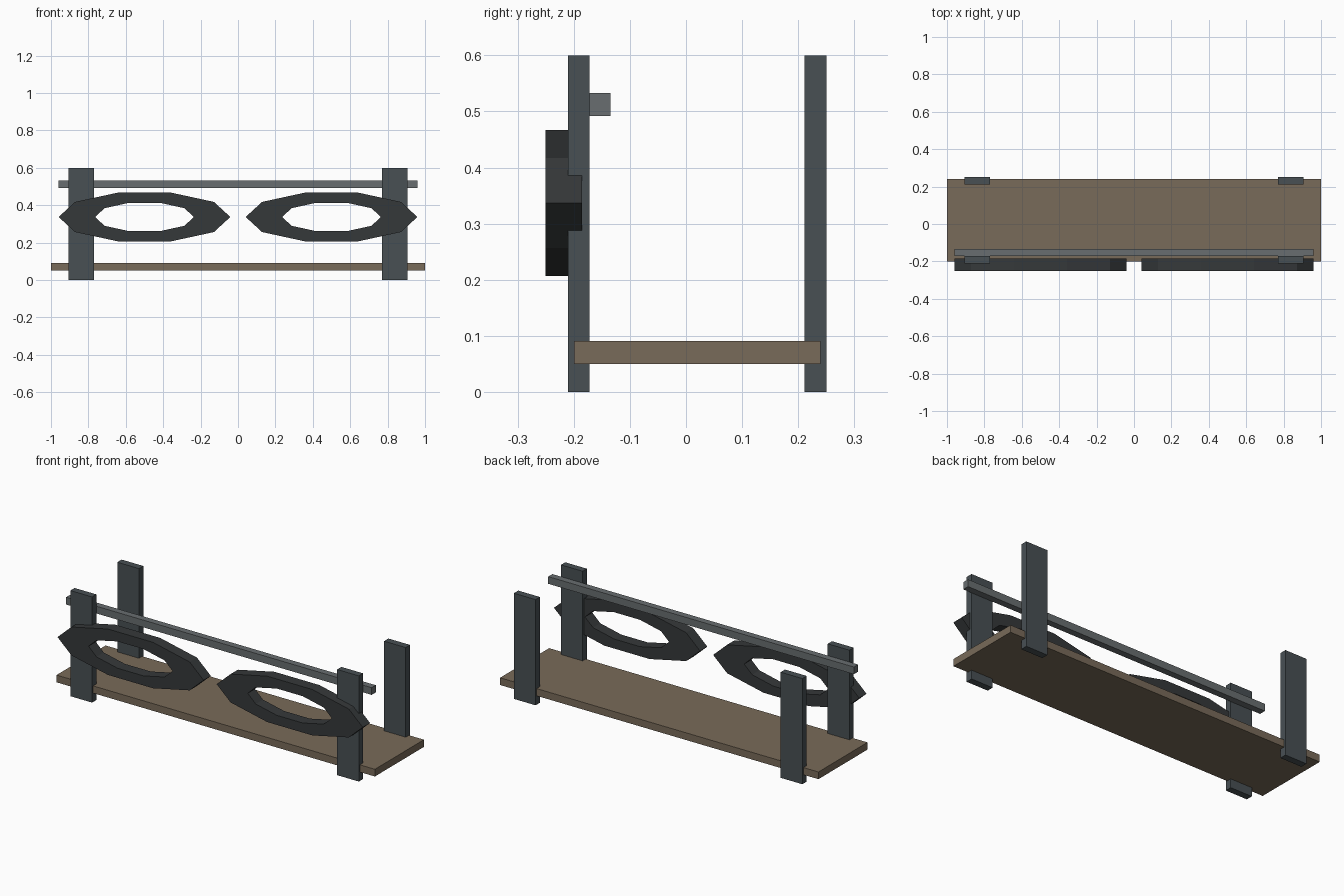
import bpy, bmesh
from math import cos, sin, tau

if "Cube" in bpy.data.objects:
    bpy.data.objects.remove(bpy.data.objects["Cube"])


def material(name, rgb):
    m = bpy.data.materials.new(name)
    m.diffuse_color = (*rgb, 1)
    m.use_nodes = True
    m.node_tree.nodes["Principled BSDF"].inputs["Base Color"].default_value = m.diffuse_color
    return m


wood = material("weathered_wood", (0.19, 0.145, 0.1))
steel = material("dark_steel", (0.065, 0.08, 0.088))
rubber = material("black_iron", (0.036, 0.04, 0.042))
grey = material("worn_steel", (0.14, 0.155, 0.16))


def finish(name, bm, mat):
    bmesh.ops.recalc_face_normals(bm, faces=bm.faces)
    me = bpy.data.meshes.new(name)
    bm.to_mesh(me)
    bm.free()
    me.materials.append(mat)
    ob = bpy.data.objects.new(name, me)
    bpy.context.collection.objects.link(ob)
    return ob


def box(name, x, y, z, mat):
    # x, y, z are (min, max) ranges
    bm = bmesh.new()
    bmesh.ops.create_cube(bm, size=1)
    for v in bm.verts:
        v.co = [r[0] + (c + 0.5) * (r[1] - r[0]) for c, r in zip(v.co, (x, y, z))]
    return finish(name, bm, mat)


def ring(name, cx, cz, outer, inner, y, mat, sides=10):
    # stretched ten-sided ring with a rectangular section
    bm = bmesh.new()
    section = [(outer, y[0]), (outer, y[1]), (inner, y[1]), (inner, y[0])]
    loops = []
    for i in range(sides):
        a = tau * i / sides
        loops.append([bm.verts.new((cx + r[0] * cos(a), d, cz + r[1] * sin(a)))
                      for r, d in section])
    for i in range(sides):
        p, q = loops[i], loops[(i + 1) % sides]
        for k in range(4):
            n = (k + 1) % 4
            bm.faces.new((p[k], q[k], q[n], p[n]))
    return finish(name, bm, mat)


# Long plank
box("plank", (-1, 1), (-0.2, 0.24), (0.05, 0.091), wood)

# Top rail behind the front posts
box("rail", (-0.96, 0.96), (-0.172, -0.135), (0.492, 0.533), grey)

# Four posts and two front rings
for side, s in (("left", -1), ("right", 1)):
    px = s * 0.838
    for end, y in (("front", (-0.21, -0.172)), ("back", (0.211, 0.25))):
        box(f"{end}_{side}_post", (px - 0.068, px + 0.068), y, (0, 0.6), steel)
    ring(f"{side}_ring", s * 0.5, 0.337, (0.459, 0.137), (0.264, 0.08),
         (-0.25, -0.185), rubber)
